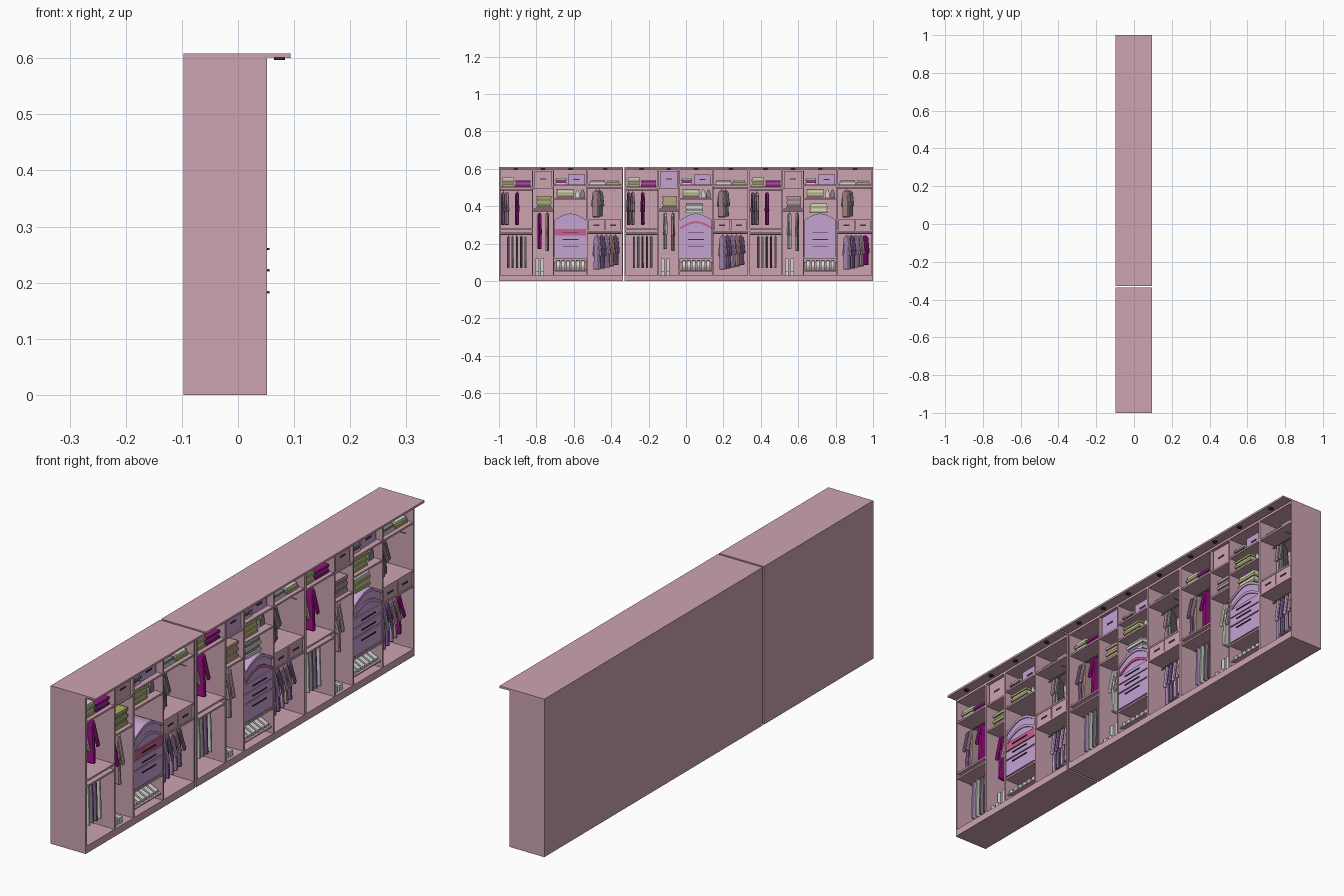
import bpy
import bmesh
import math
from mathutils import Matrix, Vector

cube = bpy.data.objects.get("Cube")
if cube:
    bpy.data.objects.remove(cube)


def material(name, *rgb):
    m = bpy.data.materials.new(name)
    m.use_nodes = True
    m.diffuse_color = (*rgb, 1)
    m.node_tree.nodes["Principled BSDF"].inputs["Base Color"].default_value = (*rgb, 1)
    return m


PINK = material("dusty pink", .61, .37, .44)
LAVENDER = material("lavender", .56, .36, .64)
MAGENTA = material("magenta", .36, .005, .25)
GREEN = material("olive green", .42, .44, .12)
WHITE = material("off white", .68, .68, .66)
PURPLE = material("dull purple", .25, .13, .3)
ROSE = material("deep rose", .58, .12, .25)
DARK = material("dark plum", .05, .03, .06)
GREY = material("warm grey", .25, .24, .25)
BLUSH = material("blush", .52, .32, .34)

BACK, FRONT, LIP, TOP = -.097, .052, .094, .608
T = .007          # board thickness
origin = 0        # start of the current module along y


def finish(name, bm, mat):
    bmesh.ops.recalc_face_normals(bm, faces=bm.faces)
    me = bpy.data.meshes.new(name)
    bm.to_mesh(me)
    bm.free()
    me.materials.append(mat)
    ob = bpy.data.objects.new(name, me)
    bpy.context.collection.objects.link(ob)
    return ob


def box(name, x, y, z, mat):
    """Box from three (low, high) ranges; y is measured inside the module."""
    bm = bmesh.new()
    size = Vector((x[1] - x[0], y[1] - y[0], z[1] - z[0]))
    mid = Vector((sum(x) / 2, sum(y) / 2 + origin, sum(z) / 2))
    bmesh.ops.create_cube(bm, size=1, matrix=Matrix.Translation(mid) @ Matrix.Diagonal((*size, 1)))
    return finish(name, bm, mat)


def prism(name, points, depth, mat, place):
    """Outline in a vertical plane (u, z), extruded and then placed."""
    bm = bmesh.new()
    face = bm.faces.new([bm.verts.new((u, -depth / 2, z)) for u, z in points])
    ext = bmesh.ops.extrude_face_region(bm, geom=[face])
    bmesh.ops.translate(bm, vec=(0, depth, 0), verts=[v for v in ext["geom"] if isinstance(v, bmesh.types.BMVert)])
    bmesh.ops.transform(bm, matrix=place, verts=bm.verts)
    return finish(name, bm, mat)


def rod(name, start, end, r, mat):
    a, b = (Vector((p[0], p[1] + origin, p[2])) for p in (start, end))
    bm = bmesh.new()
    turn = (b - a).to_track_quat('Z', 'Y').to_matrix().to_4x4()
    bmesh.ops.create_cone(bm, cap_ends=True, segments=10, radius1=r, radius2=r, depth=(b - a).length,
                          matrix=Matrix.Translation((a + b) / 2) @ turn)
    return finish(name, bm, mat)


COAT = [(.08, 1), (.3, .94), (.5, .42), (.4, .38), (.3, .66), (.34, 0)]
TROUSERS = [(.3, 1), (.34, .5), (.36, 0), (.05, 0), (.02, .6)]


def garment(name, y, z, mat, shape=COAT, angle=0, width=.11, thick=.014, x=-.015):
    half = [(u * width, z[0] + v * (z[1] - z[0])) for u, v in shape]
    outline = half + [(-u, v) for u, v in reversed(half)]
    place = Matrix.Translation((x, y + origin, 0)) @ Matrix.Rotation(math.radians(angle), 4, 'Z')
    ob = prism(name, outline, thick, mat, place)
    bev = ob.modifiers.new("soft edge", 'BEVEL')
    bev.width, bev.segments = thick / 4, 1
    # hanger hook
    rod(name + "_hook", (x, y, z[1] - .002), (x, y, z[1] + .012), .001, GREY)


def stack(name, y, z, mats, layers=4, x=(-.06, .035)):
    step = (z[1] - z[0]) / layers
    for i in range(layers):
        inset = .004 * (i % 2)
        box(name, (x[0], x[1] - inset), (y[0] + inset, y[1] - inset / 2),
            (z[0] + i * step, z[0] + (i + .88) * step), mats[i % len(mats)])


def handle(y, z, x, width=.035):
    for s in (-1, 1):
        rod("handle_post", (x, y + s * width * .4, z), (x + .004, y + s * width * .4, z), .0015, DARK)
    box("handle_bar", (x + .002, x + .005), (y - width / 2, y + width / 2), (z - .002, z + .002), DARK)


def storage_box(name, y, z, mat, x=(-.08, .044)):
    box(name, x, y, z, mat)
    mid, h = sum(y) / 2, z[0] + (z[1] - z[0]) * .5
    box(name + "_slot", (x[1], x[1] + .002), (mid - .016, mid + .016), (h - .003, h + .003), DARK)


def arch(name, y, low, rise, bottom, x, mat):
    """Panel whose top is an arc; bottom=None makes a thin arched band."""
    n = 12
    top = [(y[0] + (y[1] - y[0]) * i / n, low + rise * math.sin(math.pi * i / n)) for i in range(n + 1)]
    if bottom is None:
        under = [(u, z - .011) for u, z in reversed(top)]
    else:
        under = [(y[1], bottom), (y[0], bottom)]
    place = Matrix.Translation((sum(x) / 2, origin, 0)) @ Matrix.Rotation(math.pi / 2, 4, 'Z')
    prism(name, top + under, x[1] - x[0], mat, place)


WIDTH = .664
BAYS = [0, .179, .292, .472, WIDTH]
INSIDE = (BACK + T, FRONT - .002)


def shelf(bay, z):
    box("shelf", INSIDE, (BAYS[bay], BAYS[bay + 1]), (z - T, z), PINK)


def carcass():
    box("back_panel", (BACK, BACK + T), (0, WIDTH), (0, TOP), PINK)
    box("plinth", (BACK, FRONT), (0, WIDTH), (0, .028), PINK)
    box("top_panel", (BACK, FRONT), (0, WIDTH), (.592, TOP), PINK)
    box("cornice", (FRONT, LIP), (0, WIDTH), (.601, TOP), PINK)
    box("cornice_lip", (LIP - .007, LIP), (0, WIDTH), (.6, TOP), PINK)
    for y in BAYS:
        y0 = min(max(y - T / 2, 0), WIDTH - T)
        box("upright", (BACK, FRONT), (y0, y0 + T), (0, TOP), PINK)
    for a, b in zip(BAYS, BAYS[1:]):
        mid = (a + b) / 2
        rod("spotlight", (.074, mid, .597), (.074, mid, .602), .01, DARK)
    for bay, levels in enumerate([(.505, .28, .258), (.502, .388), (.515, .442, .128), (.515, .33, .272)]):
        for z in levels:
            shelf(bay, z)


def long_hanging_bay(i):
    stack("folded_linen", (.015, .082), (.506, .555), [GREEN, WHITE])
    stack("folded_knitwear", (.088, .168), (.506, .538), [MAGENTA, PURPLE], 3)
    for z in (.487, .25):
        rod("clothes_rail", (-.015, .004, z), (-.015, .176, z), .003, GREY)
    for y, mat in ((.022, PURPLE), (.043, BLUSH), (.097, MAGENTA)):
        garment("hanging_coat", y, (.3, .474), mat, angle=6)
    for k, mat in enumerate((LAVENDER, WHITE, GREY, PURPLE, WHITE)):
        garment("hanging_trousers", .05 + k * .023, (.07, .238), mat, TROUSERS, 5, .09, .007)


def narrow_bay(i):
    storage_box("top_box", (.19, .283), (.502, .588), (PINK, LAVENDER, PINK)[i])
    stack("folded_sweaters", (.2, .28), (.389, .455), [(GREEN, GREY), (BLUSH, GREEN), (BLUSH, GREY)][i], 5)
    rod("clothes_rail", (-.015, .182, .374), (-.015, .29, .374), .003, GREY)
    garment("hanging_dress", .217, (.17, .364), (MAGENTA, WHITE, WHITE)[i], angle=6)
    garment("hanging_dress", .258, (.16, .364), BLUSH, angle=-4)
    # tall boots
    for y in (.204, .232):
        box("boot_leg", (-.02, .008), (y - .009, y + .009), (.028, .12), WHITE)
        box("boot_foot", (-.02, .04), (y - .009, y + .009), (.028, .05), WHITE)


def drawer_bay(i):
    y = (.297, .467)
    stack("books", (.302, .36), (.516, .552), [WHITE, MAGENTA, GREY], 4)
    storage_box("lidded_box", (.37, .46), (.516, .568), LAVENDER, (-.07, .03))
    stack("folded_towels", (.308, .4), (.443, .494), [GREEN, WHITE], 5)
    for k in (0, 1):
        arch("handbag", (.408 + k * .028, .432 + k * .028), .465, .025, .443, (-.04, .02), (WHITE, GREY)[k])
    if i:
        stack("folded_shirts", (.325, .42), (.362, .415), (None, [WHITE, GREY], [GREEN, WHITE])[i], 4)
    # arched chest with three drawers
    arch("chest_lid", y, .325, .035, .25, (BACK + T, .046), LAVENDER)
    arch("lid_trim", y, .325, .035, None, (.046, .05), LAVENDER)
    arch("lower_trim", y, .287, .033, None, (.046, .05), (LAVENDER, ROSE, LAVENDER)[i])
    box("chest_body", (BACK + T, .046), y, (.128, .28), LAVENDER)
    for k, z in enumerate((.26, .222, .183)):
        bottom = z - .017 if k < 2 else .133
        box("drawer_front", (.046, .051), y, (bottom, z + .017), ROSE if k == 0 and i == 0 else LAVENDER)
        handle(.382, z, .051, .085)
    # tilted shoe rack
    place = Matrix.Translation((0, origin + .382, 0))
    prism("shoe_rack", [(-.08, .1), (.045, .055), (.045, .05), (-.08, .095)], .17, PINK, place)
    for k in range(6):
        place = Matrix.Translation((0, origin + .317 + k * .026, 0))
        prism("shoe", [(.04, .058), (.042, .07), (.01, .085), (-.005, .108), (-.025, .112), (-.025, .082)],
              .018, WHITE, place)


def short_hanging_bay(i):
    stack("folded_blankets", (.485, .57), (.516, .538), [WHITE, GREY], 2)
    stack("folded_scarves", (.575, .645), (.516, .54), [GREEN, WHITE], 2)
    for z in (.497, .255):
        rod("clothes_rail", (-.015, .476, z), (-.015, .656, z), .003, GREY)
    rod("pull_out_hook", (-.06, .62, .485), (.045, .62, .485), .002, GREY)
    garment("hanging_shirt", .52, (.34, .484), BLUSH, angle=28, width=.1)
    garment("hanging_shirt", .538, (.345, .484), GREY, angle=28, width=.09)
    for y in (.479, .568):
        storage_box("small_drawer", (y, y + .085), (.273, .323), PINK, (BACK + T, .048))
    colours = [LAVENDER, PURPLE, LAVENDER, BLUSH, (PURPLE, PURPLE, MAGENTA)[i]]
    for k, mat in enumerate(colours):
        garment("hanging_jacket", .525 + k * .024, (.06 + k * .006, .243), mat, angle=24, width=.1)


for i, origin in enumerate((-1, -.328, .336)):
    carcass()
    for bay in (long_hanging_bay, narrow_bay, drawer_bay, short_hanging_bay):
        bay(i)
